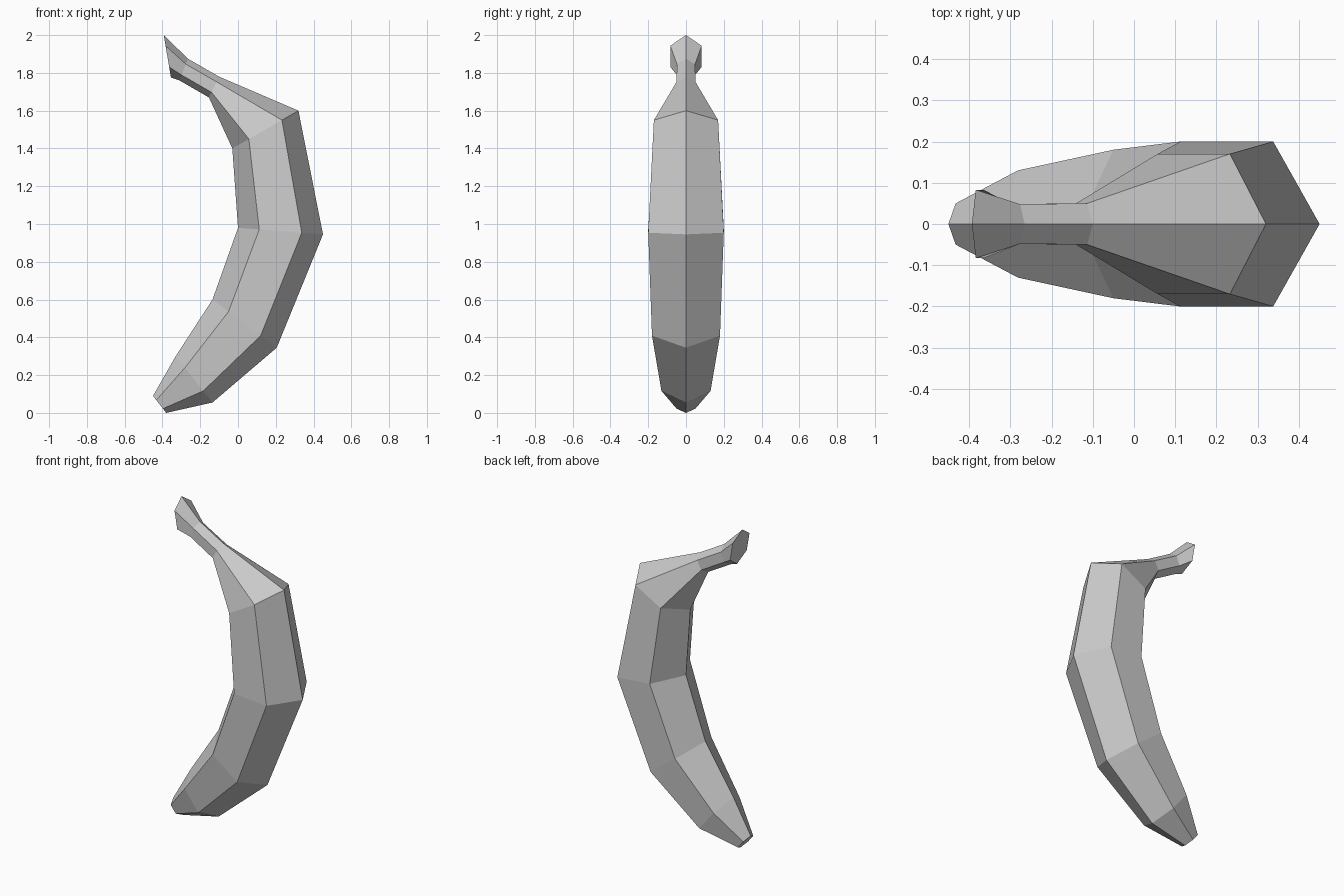
import bpy, bmesh
from mathutils import Vector

if "Cube" in bpy.data.objects:
    bpy.data.objects.remove(bpy.data.objects["Cube"])

# Hexagonal sections from tip to stem: inner x, inner z, outer x, outer z, half width
sections = [
    (-0.45, 0.09, -0.38, 0.00, 0.05),
    (-0.33, 0.30, -0.135, 0.055, 0.13),
    (-0.135, 0.60, 0.205, 0.345, 0.18),
    (0.00, 0.98, 0.45, 0.945, 0.20),
    (-0.03, 1.40, 0.32, 1.60, 0.17),
    (-0.154, 1.67, -0.10, 1.78, 0.05),
    (-0.31, 1.76, -0.265, 1.875, 0.048),
    (-0.355, 1.775, -0.393, 2.00, 0.083),
]
# Hexagon corners: fraction from inner to outer edge, side
corners = [(0, 0), (0.25, 1), (0.75, 1), (1, 0), (0.75, -1), (0.25, -1)]

bm = bmesh.new()
rings = []
for ix, iz, ox, oz, w in sections:
    inner, outer = Vector((ix, 0, iz)), Vector((ox, 0, oz))
    rings.append([bm.verts.new(inner.lerp(outer, t) + Vector((0, s * w, 0)))
                  for t, s in corners])

# Skin between neighbouring sections
for a, b in zip(rings, rings[1:]):
    for i in range(6):
        j = (i + 1) % 6
        bm.faces.new((a[i], a[j], b[j], b[i]))

# Blossom tip and stem end caps
bm.faces.new(rings[0])
bm.faces.new(rings[-1])
bmesh.ops.recalc_face_normals(bm, faces=bm.faces)

mesh = bpy.data.meshes.new("banana")
bm.to_mesh(mesh)
bm.free()
bpy.context.collection.objects.link(bpy.data.objects.new("banana", mesh))
